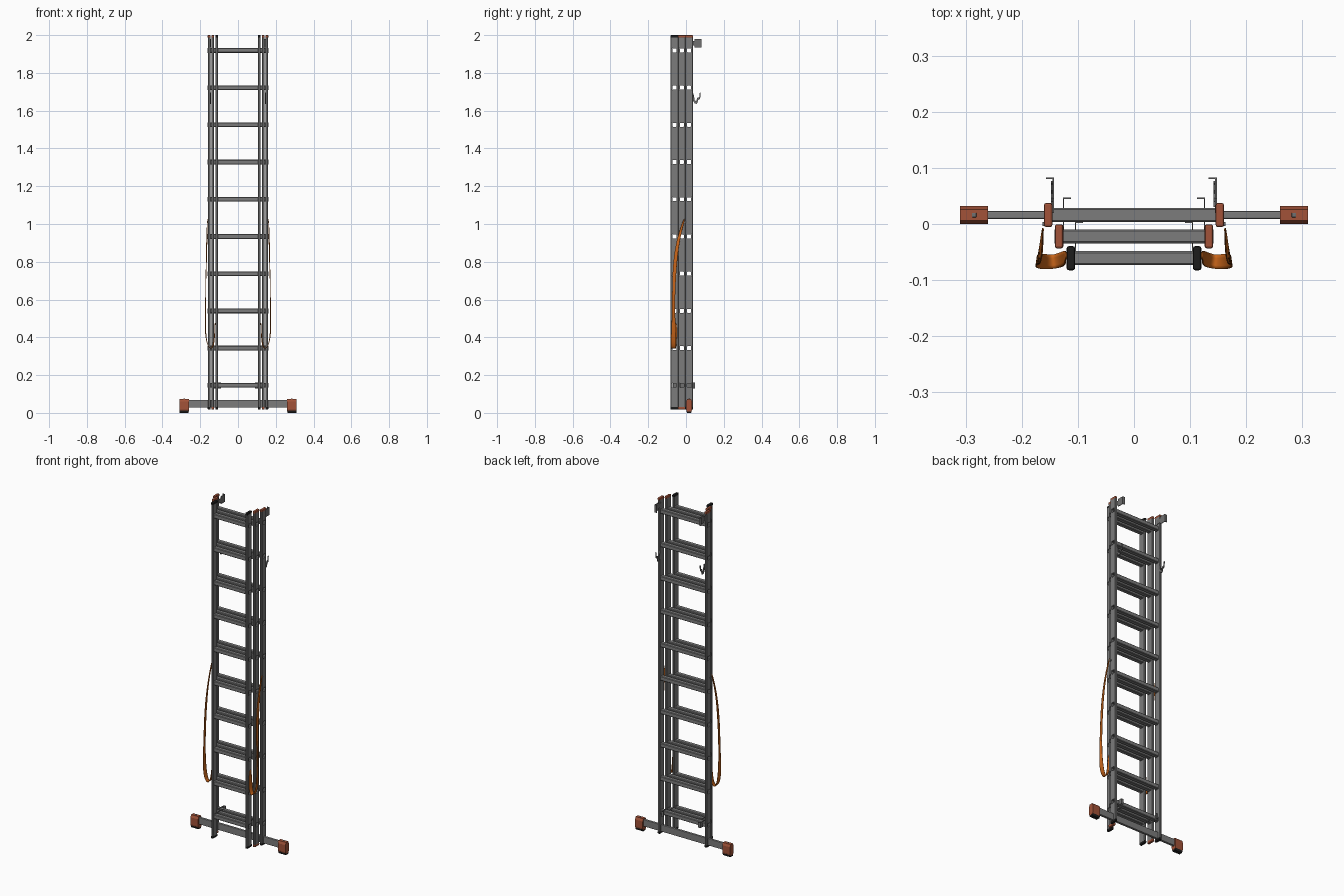
import bpy, bmesh, math
from mathutils import Vector

if "Cube" in bpy.data.objects:
    bpy.data.objects.remove(bpy.data.objects["Cube"])


def material(name, rgb):
    m = bpy.data.materials.new(name)
    m.diffuse_color = (*rgb, 1)
    m.use_nodes = True
    m.node_tree.nodes["Principled BSDF"].inputs["Base Color"].default_value = m.diffuse_color
    return m


GREY = material("aluminium_grey", (0.2, 0.2, 0.2))
STEEL = material("hook_steel", (0.16, 0.16, 0.16))
RED = material("red_brown_plastic", (0.36, 0.085, 0.04))
BLACK = material("black_rubber", (0.012, 0.012, 0.012))
ORANGE = material("orange_webbing", (0.58, 0.13, 0.01))

RUNG_Z = [0.146 + 0.197 * i for i in range(10)]
HOLE = 0.0125


def finish(name, bm, mat):
    bmesh.ops.recalc_face_normals(bm, faces=bm.faces)
    me = bpy.data.meshes.new(name)
    bm.to_mesh(me)
    bm.free()
    me.materials.append(mat)
    ob = bpy.data.objects.new(name, me)
    bpy.context.collection.objects.link(ob)
    return ob


def add_box(bm, lo, hi):
    lo, hi = Vector(lo), Vector(hi)
    vs = bmesh.ops.create_cube(bm, size=1)["verts"]
    for v in vs:
        v.co = (lo + hi) / 2 + v.co * (hi - lo)


def boxes(name, spans, mat, bevel=0):
    bm = bmesh.new()
    for lo, hi in spans:
        add_box(bm, lo, hi)
    ob = finish(name, bm, mat)
    if bevel:
        mod = ob.modifiers.new("round", "BEVEL")
        mod.width, mod.segments = bevel, 2
    return ob


def prism_x(name, pts, x0, x1, mat):
    """Extrude a y-z outline along x."""
    bm = bmesh.new()
    a = [bm.verts.new((x0, y, z)) for y, z in pts]
    f = bm.faces.new(a)
    ext = bmesh.ops.extrude_face_region(bm, geom=[f])["geom"]
    for v in ext:
        if isinstance(v, bmesh.types.BMVert):
            v.co.x = x1
    return finish(name, bm, mat)


def chamfered(h, c):
    return [(h, -h + c), (h, h - c), (h - c, h), (-h + c, h),
            (-h, h - c), (-h, -h + c), (-h + c, -h), (h - c, -h)]


def rail(name, cx, cy):
    """Rounded box rail with square openings where the rungs pass through."""
    w, d, c, h = 0.007, 0.0205, 0.003, HOLE - 0.0005
    prof = [(w, -h), (w, h), (w, d - c), (w - c, d), (c - w, d), (-w, d - c),
            (-w, h), (-w, -h), (-w, c - d), (c - w, -d), (w - c, -d), (w, c - d)]
    zs = [0.028] + [z + s * h for z in RUNG_Z for s in (-1, 1)] + [1.99]
    bm = bmesh.new()
    rings = [[bm.verts.new((cx + x, cy + y, z)) for x, y in prof] for z in zs]
    n = len(prof)
    for k in range(len(zs) - 1):
        for i in range(n):
            if k % 2 and i in (0, 6):
                continue
            j = (i + 1) % n
            bm.faces.new((rings[k][i], rings[k][j], rings[k + 1][j], rings[k + 1][i]))
    return finish(name, bm, GREY)


def rungs(name, half, cy):
    """Ten hollow tubes, open at both ends."""
    bm = bmesh.new()
    outer, inner = chamfered(HOLE, 0.003), chamfered(HOLE - 0.002, 0.002)
    for z in RUNG_Z:
        loops = [[bm.verts.new((x, cy + a, z + b)) for a, b in p]
                 for p, x in ((outer, -half), (outer, half), (inner, half), (inner, -half))]
        for k in range(4):
            A, B = loops[k], loops[(k + 1) % 4]
            for i in range(8):
                j = (i + 1) % 8
                bm.faces.new((A[i], A[j], B[j], B[i]))
    return finish(name, bm, GREY)


# Three nested ladder sections: rails, rungs, end caps
for sec, cx, cy, top, bottom in (("back", 0.153, 0.016, RED, BLACK),
                                 ("middle", 0.1335, -0.022, RED, RED),
                                 ("front", 0.1125, -0.061, BLACK, BLACK)):
    rungs(sec + "_rungs", cx + 0.0078, cy)
    for side, s in (("left", -1), ("right", 1)):
        x = s * cx
        rail(f"{sec}_{side}_rail", x, cy)
        for end, z0, z1, mat in (("top", 1.985, 2.0, top), ("bottom", 0.018, 0.034, bottom)):
            boxes(f"{sec}_{side}_{end}_cap",
                  [((x - .0076, cy - .0215, z0), (x + .0076, cy + .0215, z1))], mat, 0.004)

# Stabiliser bar with plastic feet and rubber soles
boxes("stabiliser_bar", [((-0.3, 0.0085, 0.028), (0.3, 0.0235, 0.068))], GREY, 0.003)
for side, s in (("left", -1), ("right", 1)):
    x0, x1 = sorted((s * 0.26, s * 0.31))
    foot = [(0.003, 0.008), (0.029, 0.008), (0.032, 0.02), (0.032, 0.06),
            (0.026, 0.074), (0.006, 0.074), (0.0, 0.06), (0.0, 0.02)]
    prism_x(side + "_foot", foot, x0, x1, RED)
    prism_x(side + "_foot_sole", [(0.005, 0), (0.027, 0), (0.0305, 0.012), (0.0015, 0.012)],
            x0 + 0.001, x1 - 0.001, BLACK)
    xm = s * 0.285
    boxes(side + "_foot_screw", [((xm - .004, .012, .07), (xm + .004, .02, .0755))], STEEL, 0.001)

# Upper guide brackets and catch hooks on the back section
for side, x, lip in (("left", -0.144, -0.157), ("right", 0.146, 0.133)):
    boxes(side + "_guide_bracket", [
        ((x - .0015, 0.02, 1.945), (x + .0015, 0.05, 1.97)),
        ((x - .0015, 0.045, 1.935), (x + .0015, 0.083, 1.98)),
        ((min(x, lip), 0.0805, 1.935), (max(x, lip), 0.083, 1.98))], STEEL)
    hook = [(0.030, 1.69), (0.040, 1.69), (0.046, 1.655), (0.054, 1.65), (0.060, 1.668),
            (0.070, 1.672), (0.073, 1.695), (0.077, 1.695), (0.075, 1.663), (0.065, 1.657),
            (0.058, 1.636), (0.046, 1.638), (0.036, 1.655), (0.030, 1.668)]
    prism_x(side + "_catch_hook", hook, x - 0.004, x + 0.001, STEEL)

# Lower locking hooks that wrap the rungs of the section behind
for sec, xi, y0, y1 in (("middle", 0.1265, -0.03, 0.047), ("front", 0.105, -0.07, 0.004)):
    for side, s in (("left", -1), ("right", 1)):
        a, b, c = s * xi, s * (xi - 0.002), s * (xi - 0.014)
        boxes(f"{sec}_{side}_lock_hook", [
            ((min(a, b), y0, 0.13), (max(a, b), y1, 0.162)),
            ((min(a, c), y1 - .002, 0.13), (max(a, c), y1, 0.162))], STEEL)

# Spreader straps hanging in a loop at each side: x, y, z, half width
PATH = [(.162, -.008, 1.03, .006), (.164, -.03, .96, .008), (.166, -.05, .87, .010),
        (.169, -.062, .75, .010), (.172, -.066, .60, .007), (.174, -.066, .48, .009),
        (.171, -.066, .40, .013), (.160, -.067, .355, .014), (.145, -.068, .337, .012),
        (.130, -.064, .352, .013), (.1235, -.060, .41, .012), (.1215, -.057, .48, .009)]
for side, s in (("left", -1), ("right", 1)):
    bm = bmesh.new()
    rows = []
    for i, (x, y, z, w) in enumerate(PATH):
        twist = 0.5 * math.sin(i * 0.9)
        off = Vector((0.35 * w * twist, w, 0.6 * w if i < 3 else 0))
        p = Vector((x, y, z))
        rows.append([bm.verts.new((s * q.x, q.y, q.z)) for q in (p - off, p + off)])
    for a, b in zip(rows, rows[1:]):
        bm.faces.new((a[0], a[1], b[1], b[0]))
    strap = finish(side + "_strap", bm, ORANGE)
    sub = strap.modifiers.new("smooth", "SUBSURF")
    sub.levels = sub.render_levels = 2
    sol = strap.modifiers.new("thick", "SOLIDIFY")
    sol.thickness, sol.offset = 0.0025, 0
    for p in strap.data.polygons:
        p.use_smooth = True
    # strap anchor at the upper end
    x0, x1 = sorted((s * 0.158, s * 0.1635))
    boxes(side + "_strap_anchor", [((x0, -.004, 1.005), (x1, .004, 1.015))], STEEL)
